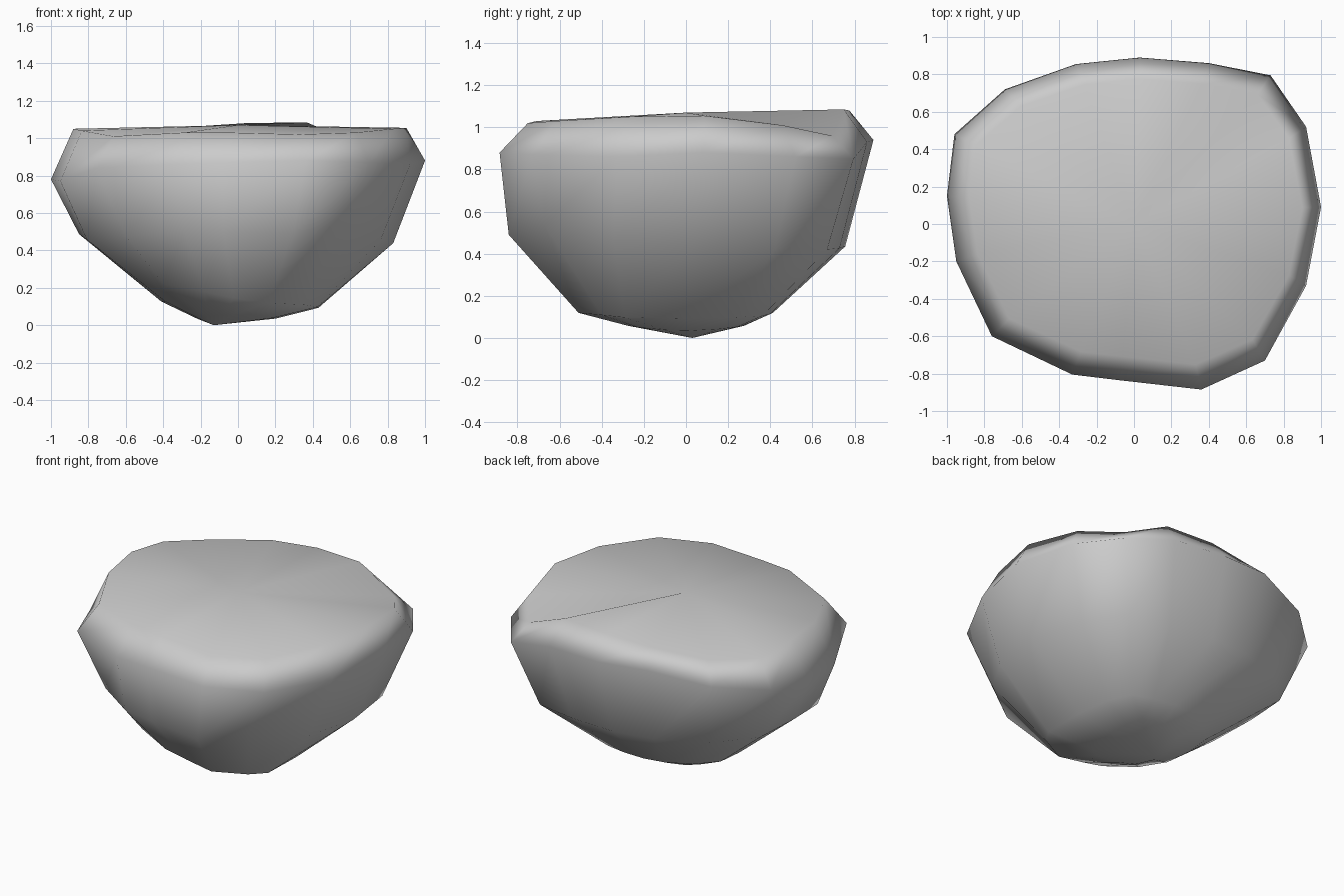
import bpy, bmesh
from mathutils import Vector

if "Cube" in bpy.data.objects:
    bpy.data.objects.remove(bpy.data.objects["Cube"])

# Widest outline of the boulder: x, y, z, then height of the top edge above it
rim = [
    (-0.96, 0.48, 0.86, 1.02), (-0.69, 0.72, 0.90, 1.02),
    (-0.31, 0.855, 0.96, 1.06), (0.03, 0.89, 0.94, 1.08),
    (0.40, 0.86, 0.93, 1.085), (0.73, 0.795, 0.85, 0.96),
    (0.92, 0.52, 0.86, 1.01), (1.00, 0.09, 0.88, 1.055),
    (0.92, -0.33, 0.86, 1.05), (0.70, -0.73, 0.87, 1.03),
    (0.36, -0.885, 0.88, 1.02), (-0.08, -0.835, 0.87, 1.03),
    (-0.33, -0.805, 0.86, 1.03), (-0.76, -0.60, 0.84, 1.01),
    (-0.95, -0.20, 0.77, 1.04), (-1.00, 0.15, 0.78, 1.05),
]

bm = bmesh.new()


def ring(sx, sy, ox, oy, height):
    """Scaled copy of the rim outline; height is a function of (x, y, row)."""
    out = []
    for row in rim:
        x, y = row[0] * sx + ox, row[1] * sy + oy
        out.append(bm.verts.new((x, y, height(x, y, row))))
    return out


# Stack of outlines from the flat top to the rounded underside
top = ring(0.89, 0.86, 0.01, 0.01, lambda x, y, r: r[3])
widest = ring(1, 1, 0, 0, lambda x, y, r: r[2])
waist = ring(0.84, 0.90, -0.01, -0.045, lambda x, y, r: 0.465 - 0.03 * x - 0.04 * y)
foot = ring(0.42, 0.52, 0.01, -0.05, lambda x, y, r: 0.11 - 0.04 * x + 0.06 * y * y)
sole = ring(0.21, 0.31, -0.01, 0.0, lambda x, y, r: 0.035 + 0.3 * y * y)

# Irregular corners: (ring, index, offset)
for loop, i, offset in [
    (top, 4, (0.0, 0.0, 0.0)),
    (waist, 13, (0.05, 0.05, -0.03)),    # dent at the front left
    (foot, 13, (-0.09, -0.07, 0.09)),
    (foot, 12, (-0.05, -0.04, 0.05)),
    (foot, 11, (0.0, -0.02, 0.02)),
    (waist, 14, (0.0, 0.0, -0.04)),
    (waist, 9, (-0.03, 0.03, 0.06)),     # slanted front right corner
    (foot, 8, (0.03, -0.07, 0.0)),
    (foot, 9, (0.05, 0.03, 0.0)),
]:
    loop[i].co += Vector(offset)

rings = [top, widest, waist, foot, sole]
n = len(rim)
for a, b in zip(rings, rings[1:]):
    for i in range(n):
        j = (i + 1) % n
        bm.faces.new((a[i], a[j], b[j], b[i]))

# Close the top and the underside
crown = bm.verts.new((0.0, 0.0, 1.07))
base = bm.verts.new((-0.13, 0.03, 0.0))
for i in range(n):
    j = (i + 1) % n
    bm.faces.new((crown, top[j], top[i]))
    bm.faces.new((base, sole[i], sole[j]))

bmesh.ops.recalc_face_normals(bm, faces=bm.faces[:])
for f in bm.faces:
    f.smooth = True
mesh = bpy.data.meshes.new("boulder")
bm.to_mesh(mesh)
bm.free()
boulder = bpy.data.objects.new("boulder", mesh)
bpy.context.collection.objects.link(boulder)

# Keep the large top plane looking flat under smooth shading
mod = boulder.modifiers.new("weighted_normals", 'WEIGHTED_NORMAL')
mod.weight = 50
